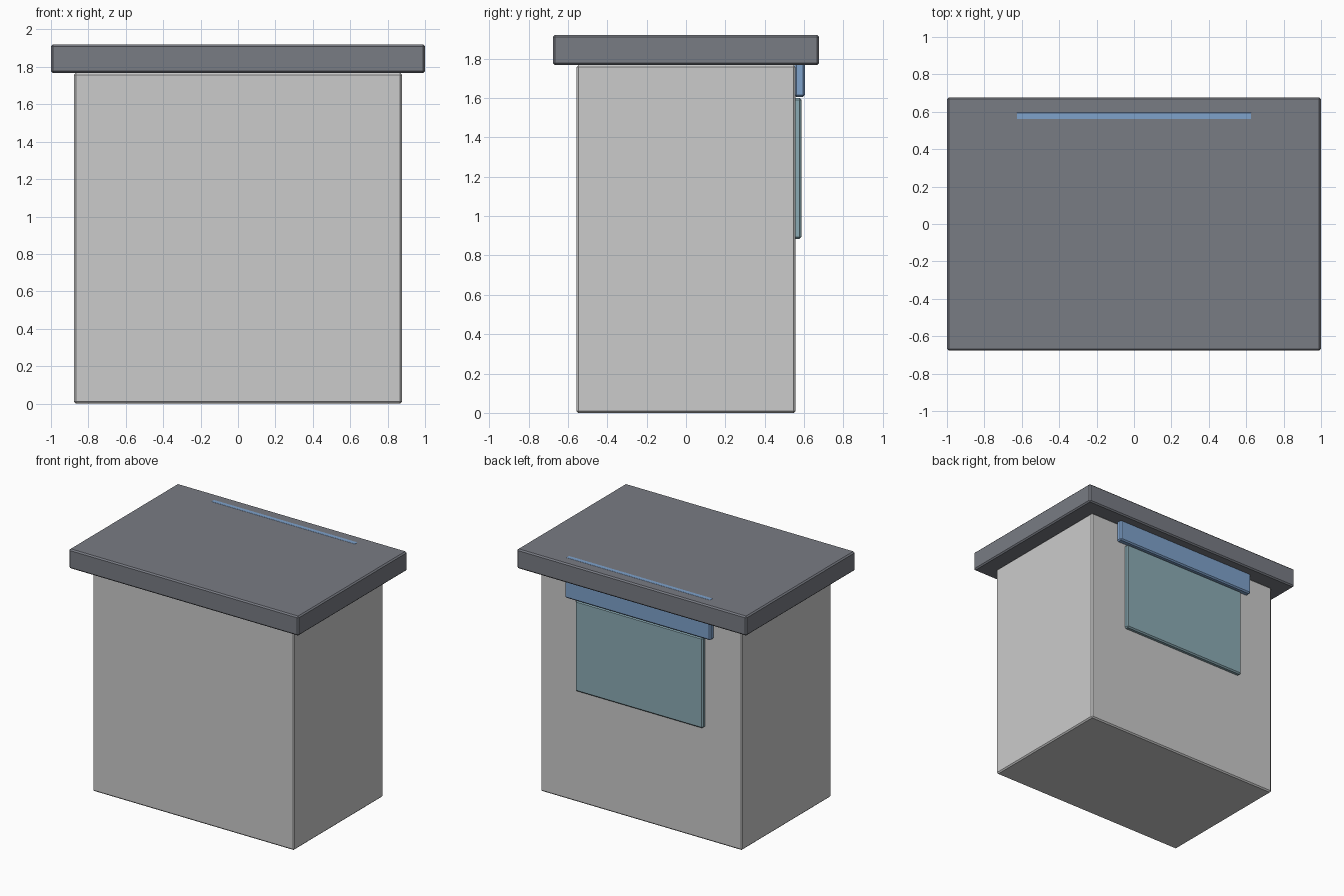
import bpy

if "Cube" in bpy.data.objects:
    bpy.data.objects.remove(bpy.data.objects["Cube"])


def material(name, rgb):
    m = bpy.data.materials.new(name)
    m.diffuse_color = (*rgb, 1)
    m.use_nodes = True
    m.node_tree.nodes["Principled BSDF"].inputs["Base Color"].default_value = m.diffuse_color
    return m


def box(name, x, y, z, mat=None, bevel=0.01):
    """Bevelled box spanning the given (min, max) ranges."""
    spans = (x, y, z)
    bpy.ops.mesh.primitive_cube_add(size=1, location=[(a + b) / 2 for a, b in spans])
    ob = bpy.context.object
    ob.name = name
    ob.scale = [b - a for a, b in spans]
    bpy.ops.object.transform_apply(location=False, rotation=False, scale=True)
    mod = ob.modifiers.new("edge_bevel", 'BEVEL')
    mod.width = bevel
    mod.segments = 1
    if mat:
        ob.data.materials.append(mat)
    return ob


slate = material("slate", (0.19, 0.20, 0.23))
blue = material("blue", (0.21, 0.36, 0.60))
teal = material("teal", (0.26, 0.41, 0.46))

# Main cabinet and overhanging slab
box("body", (-0.877, 0.877), (-0.557, 0.557), (0, 1.767))
box("top_slab", (-1, 1), (-0.677, 0.677), (1.767, 1.92), slate)

# Rear header rises through the slab and just breaks its top surface
box("rear_header", (-0.635, 0.635), (0.552, 0.604), (1.605, 1.921), blue)

# Rear panel hanging below the header
box("rear_panel", (-0.555, 0.555), (0.545, 0.588), (0.885, 1.60), teal)
